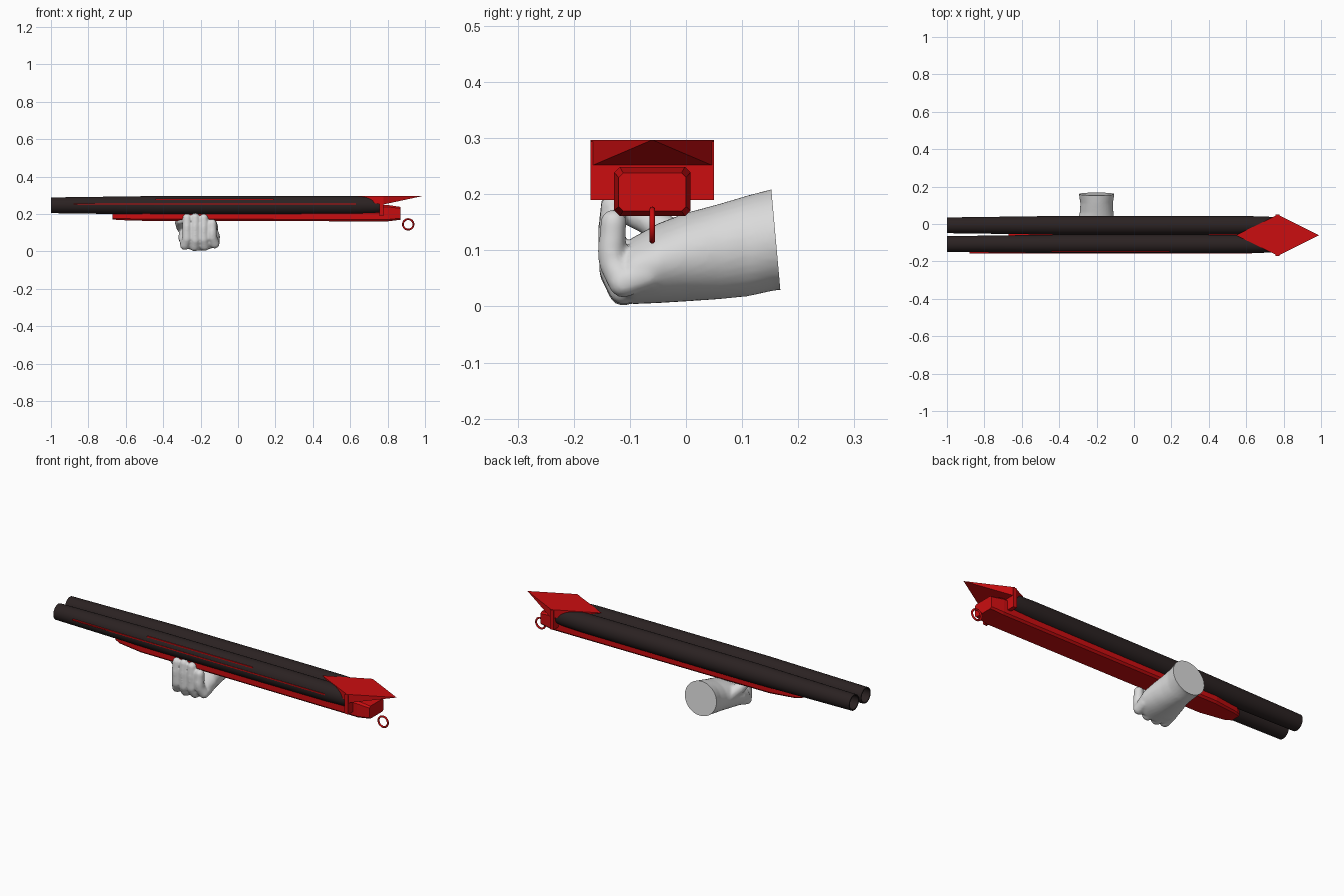
import bpy, bmesh, math
from mathutils import Vector

if "Cube" in bpy.data.objects:
    bpy.data.objects.remove(bpy.data.objects["Cube"])


def material(name, rgb):
    m = bpy.data.materials.new(name)
    m.use_nodes = True
    m.diffuse_color = (*rgb, 1)
    m.node_tree.nodes["Principled BSDF"].inputs["Base Color"].default_value = (*rgb, 1)
    return m


RED = material("bright red", (0.6, 0.004, 0.005))
DARK = material("dark gunmetal brown", (0.024, 0.016, 0.016))
SKIN = material("pale grey", (0.7, 0.7, 0.7))
MID_Y = -0.057      # centre line of the barrels
BARREL_Z = 0.247


def finish(name, bm, mat, smooth=None):
    bmesh.ops.recalc_face_normals(bm, faces=bm.faces[:])
    mesh = bpy.data.meshes.new(name)
    bm.to_mesh(mesh)
    bm.free()
    mesh.materials.append(mat)
    ob = bpy.data.objects.new(name, mesh)
    bpy.context.collection.objects.link(ob)
    if smooth:
        bpy.ops.object.select_all(action="DESELECT")
        ob.select_set(True)
        bpy.context.view_layer.objects.active = ob
        bpy.ops.object.shade_smooth_by_angle(angle=math.radians(smooth))
    return ob


def add_loft(bm, rings, caps=True):
    loops = [[bm.verts.new(p) for p in ring] for ring in rings]
    n = len(loops[0])
    for a, b in zip(loops, loops[1:]):
        for i in range(n):
            j = (i + 1) % n
            bm.faces.new((a[i], a[j], b[j], b[i]))
    if caps:
        bm.faces.new(loops[0])
        bm.faces.new(loops[-1])


def box(name, x, y, z, mat):
    bm = bmesh.new()
    add_loft(bm, [[(u, y[0], z[0]), (u, y[1], z[0]), (u, y[1], z[1]), (u, y[0], z[1])] for u in x])
    return finish(name, bm, mat)


def chamfered_ring(x, half, low, high, cut):
    # rectangle with cut corners, across the length
    right = [(half - cut, low), (half, low + cut), (half, high - cut), (half - cut, high)]
    outline = right + [(-y, z) for y, z in reversed(right)]
    return [(x, MID_Y - 0.003 + y, z) for y, z in outline]


# Two hollow barrels: outer profile, muzzle lip, then the bore
profile = [(0.76, 0.0), (0.76, 0.041), (0.72, 0.046), (0.62, 0.049), (0.2, 0.05), (-0.4, 0.05),
           (-1, 0.042), (-1, 0.036), (-0.8, 0.036), (-0.8, 0.0)]
for side, y in (("front", MID_Y - 0.05), ("back", MID_Y + 0.05)):
    bm = bmesh.new()
    rings = []
    for x, r in profile:
        r = max(r, 0.0005)
        angles = [math.tau * i / 32 for i in range(32)]
        rings.append([(x, y + r * math.cos(a), BARREL_Z + r * math.sin(a)) for a in angles])
    add_loft(bm, rings)
    finish(side + "_barrel", bm, DARK, 35)

# Red pin stripes on the front barrel
for name, x, z in (("long_stripe", (-0.88, 0.63), 0.253), ("short_stripe", (-0.44, 0.19), 0.277)):
    edge = MID_Y - 0.05 - math.sqrt(0.05 ** 2 - (z - BARREL_Z) ** 2)
    box(name, x, (edge - 0.002, edge + 0.007), (z - 0.003, z + 0.003), RED)

# Under rail, tapering at its front end
bm = bmesh.new()
add_loft(bm, [chamfered_ring(-0.67, 0.03, 0.172, 0.205, 0.006),
              chamfered_ring(-0.64, 0.045, 0.168, 0.21, 0.008),
              chamfered_ring(-0.5, 0.066, 0.164, 0.215, 0.01),
              chamfered_ring(0.79, 0.068, 0.161, 0.215, 0.01)])
finish("under_rail", bm, RED)

# Rear block behind the plate
bm = bmesh.new()
add_loft(bm, [chamfered_ring(0.77, 0.068, 0.161, 0.249, 0.01),
              chamfered_ring(0.80, 0.068, 0.161, 0.249, 0.01),
              chamfered_ring(0.87, 0.06, 0.17, 0.238, 0.008)])
finish("rear_block", bm, RED)

# Cross plate closing the barrels
box("rear_plate", (0.757, 0.778), (-0.17, 0.05), (0.19, 0.294), RED)

# Diamond fin: flat on top, with an underside rising to both points
bm = bmesh.new()
TOP, LOW = 0.297, 0.25
nose, tail = [bm.verts.new((x, -0.06, TOP)) for x in (0.545, 0.99)]
upper = [bm.verts.new((0.77, y, TOP)) for y in (-0.17, 0.05)]
lower = [bm.verts.new((0.77, y, LOW)) for y in (-0.17, 0.05)]
bm.faces.new((nose, upper[0], tail, upper[1]))
for tip in (nose, tail):
    bm.faces.new((tip, lower[0], lower[1]))
    for u, l in zip(upper, lower):
        bm.faces.new((tip, u, l))
finish("diamond_fin", bm, RED)

# Hanging ring
bpy.ops.mesh.primitive_torus_add(major_radius=0.028, minor_radius=0.005, major_segments=32,
                                 minor_segments=10, location=(0.91, -0.06, 0.145),
                                 rotation=(math.pi / 2, 0, 0))
ring = bpy.context.object
ring.name = "hanging_ring"
ring.data.materials.append(RED)
bpy.ops.object.shade_smooth()

# Hand: wrist and palm as ellipses along y, then fingers, fused into one skin
bm = bmesh.new()
sections = [  # y, centre z, half height, centre x, half width
    (0.21, 0.122, 0.094, -0.2, 0.097), (0.16, 0.12, 0.091, -0.2, 0.095),
    (0.11, 0.108, 0.09, -0.2, 0.087), (0.06, 0.098, 0.085, -0.2, 0.09),
    (0.0, 0.088, 0.079, -0.205, 0.103), (-0.05, 0.077, 0.071, -0.208, 0.112),
    (-0.1, 0.062, 0.058, -0.208, 0.105), (-0.13, 0.058, 0.03, -0.208, 0.08)]
rings = []
for y, cz, rz, cx, rx in sections:
    angles = [math.tau * i / 32 for i in range(32)]
    rings.append([(cx + rx * math.cos(a), y, cz + rz * math.sin(a)) for a in angles])
add_loft(bm, rings)


def add_finger(points, r0, r1, steps=7):
    # overlapping balls along a bent path
    pts = [Vector(p) for p in points]
    total = (len(pts) - 1) * steps
    for k in range(total + 1):
        s = min(k // steps, len(pts) - 2)
        pos = pts[s].lerp(pts[s + 1], k / steps - s)
        ball = bmesh.ops.create_icosphere(bm, subdivisions=2, radius=r0 + (r1 - r0) * k / total)
        bmesh.ops.translate(bm, verts=ball["verts"], vec=pos)


for x, base, tip in ((-0.284, 0.034, 0.18), (-0.232, 0.027, 0.183),
                     (-0.178, 0.03, 0.178), (-0.125, 0.042, 0.15)):
    lean = (x + 0.21) * -0.15
    add_finger([(x, -0.07, base + 0.015), (x, -0.112, base), (x + lean, -0.13, base + 0.035),
                (x + lean, -0.133, tip - 0.05), (x + lean, -0.129, tip)], 0.028, 0.024)
add_finger([(-0.27, 0.02, 0.1), (-0.3, -0.03, 0.13), (-0.312, -0.07, 0.155),
            (-0.31, -0.1, 0.165)], 0.035, 0.022)
rough = finish("hand_base", bm, SKIN)
fuse = rough.modifiers.new("fuse", "REMESH")
fuse.mode = "VOXEL"
fuse.voxel_size = 0.006
soften = rough.modifiers.new("soften", "SMOOTH")
soften.factor = 0.5
soften.iterations = 4
bpy.context.view_layer.update()
fused = bpy.data.meshes.new_from_object(rough.evaluated_get(bpy.context.evaluated_depsgraph_get()))
bpy.data.objects.remove(rough)

# Flat cut at the wrist
bm = bmesh.new()
bm.from_mesh(fused)
bpy.data.meshes.remove(fused)
cut = bmesh.ops.bisect_plane(bm, geom=bm.verts[:] + bm.edges[:] + bm.faces[:],
                             plane_co=(0, 0.16, 0.12), plane_no=(0, 1, 0.09), clear_outer=True)
bmesh.ops.holes_fill(bm, edges=[e for e in bm.edges if e.is_boundary], sides=0)
finish("hand", bm, SKIN, 50)
